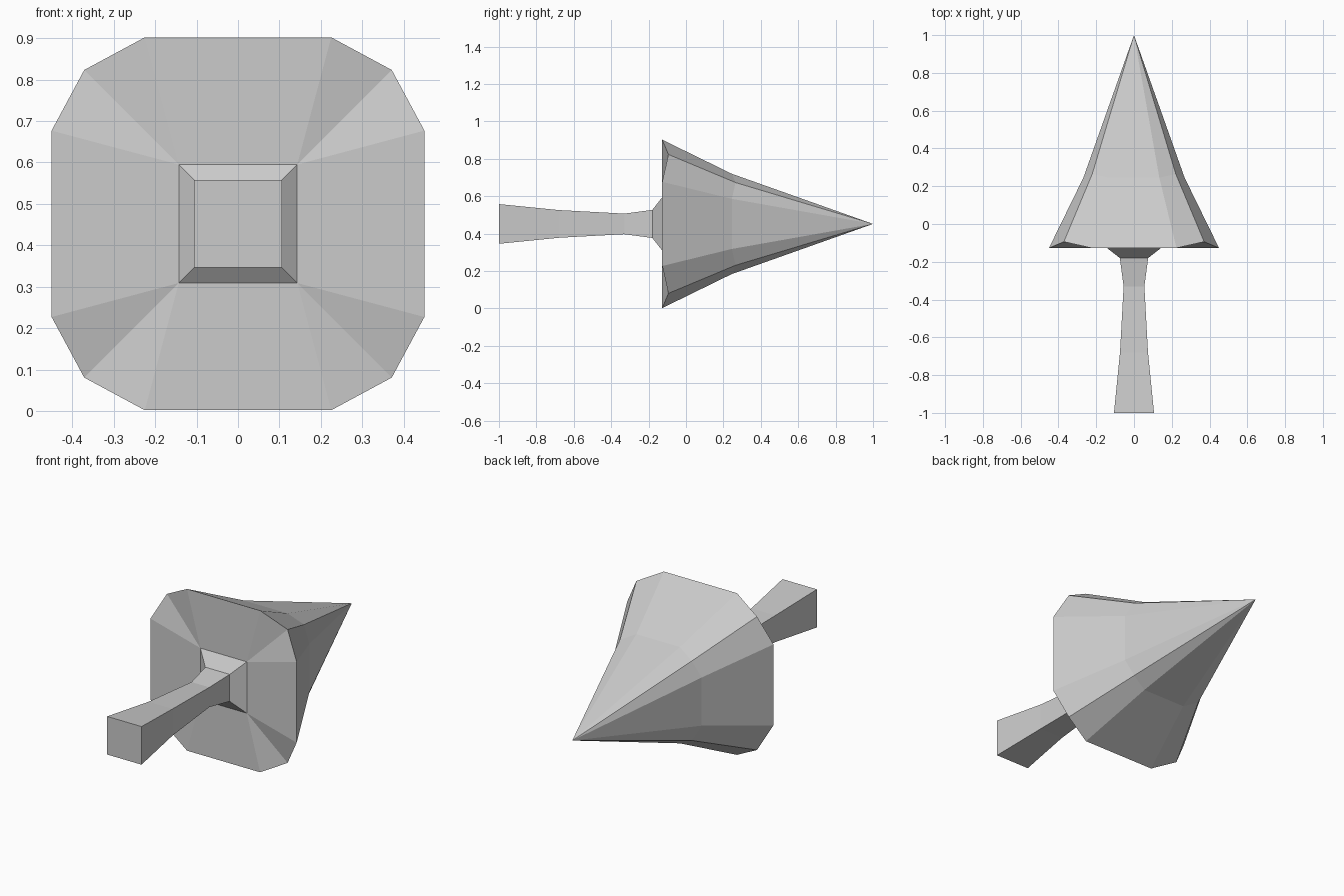
import bpy, bmesh
from math import pi
from mathutils import Matrix, Vector

if "Cube" in bpy.data.objects:
    bpy.data.objects.remove(bpy.data.objects["Cube"])

ZC = 0.452  # height of the long axis


def ring(bm, pattern):
    """Repeat one corner's (x, y, z) points in four quarter turns about the y axis."""
    verts = []
    for k in range(4):
        rot = Matrix.Rotation(k * pi / 2, 3, 'Y')
        verts += [bm.verts.new(rot @ Vector(p) + Vector((0, 0, ZC))) for p in pattern]
    return verts


def bridge(bm, a, b):
    n = len(a)
    for i in range(n):
        bm.faces.new((a[i], a[(i + 1) % n], b[(i + 1) % n], b[i]))


def finish(bm, name):
    bmesh.ops.recalc_face_normals(bm, faces=bm.faces[:])
    me = bpy.data.meshes.new(name)
    bm.to_mesh(me)
    bm.free()
    bpy.context.collection.objects.link(bpy.data.objects.new(name, me))


def corner(y, half, lift):
    """Chamfered corner: two side points and a slightly lifted middle point."""
    return [(half, y, -half / 2), (half * 0.825, y + lift, -half * 0.825), (half / 2, y, -half)]


# foliage: twelve-sided skirt, narrower middle ring, pointed tip
bm = bmesh.new()
collar = ring(bm, [(0.143, -0.127, -0.143)])
skirt = ring(bm, corner(-0.127, 0.45, 0.033))
middle = ring(bm, corner(0.245, 0.268, 0.02))
tip = bm.verts.new((0, 1, ZC))
bridge(bm, skirt, middle)
for i in range(12):
    bm.faces.new((middle[i], middle[(i + 1) % 12], tip))
# underside: flat panels on the sides, folded triangles at the corners
for k in range(4):
    a, b, c = skirt[3 * k:3 * k + 3]
    nxt = (k + 1) % 4
    bm.faces.new((collar[k], a, b))
    bm.faces.new((collar[k], b, c))
    bm.faces.new((collar[k], c, skirt[3 * nxt], collar[nxt]))
finish(bm, "foliage")

# trunk: square section flaring at the foot and at the collar
bm = bmesh.new()
profile = [(-1, 0.106), (-0.68, 0.074), (-0.33, 0.055), (-0.18, 0.075), (-0.127, 0.143)]
rings = [ring(bm, [(h, y, -h)]) for y, h in profile]
for a, b in zip(rings, rings[1:]):
    bridge(bm, a, b)
bm.faces.new(rings[0])
finish(bm, "trunk")
